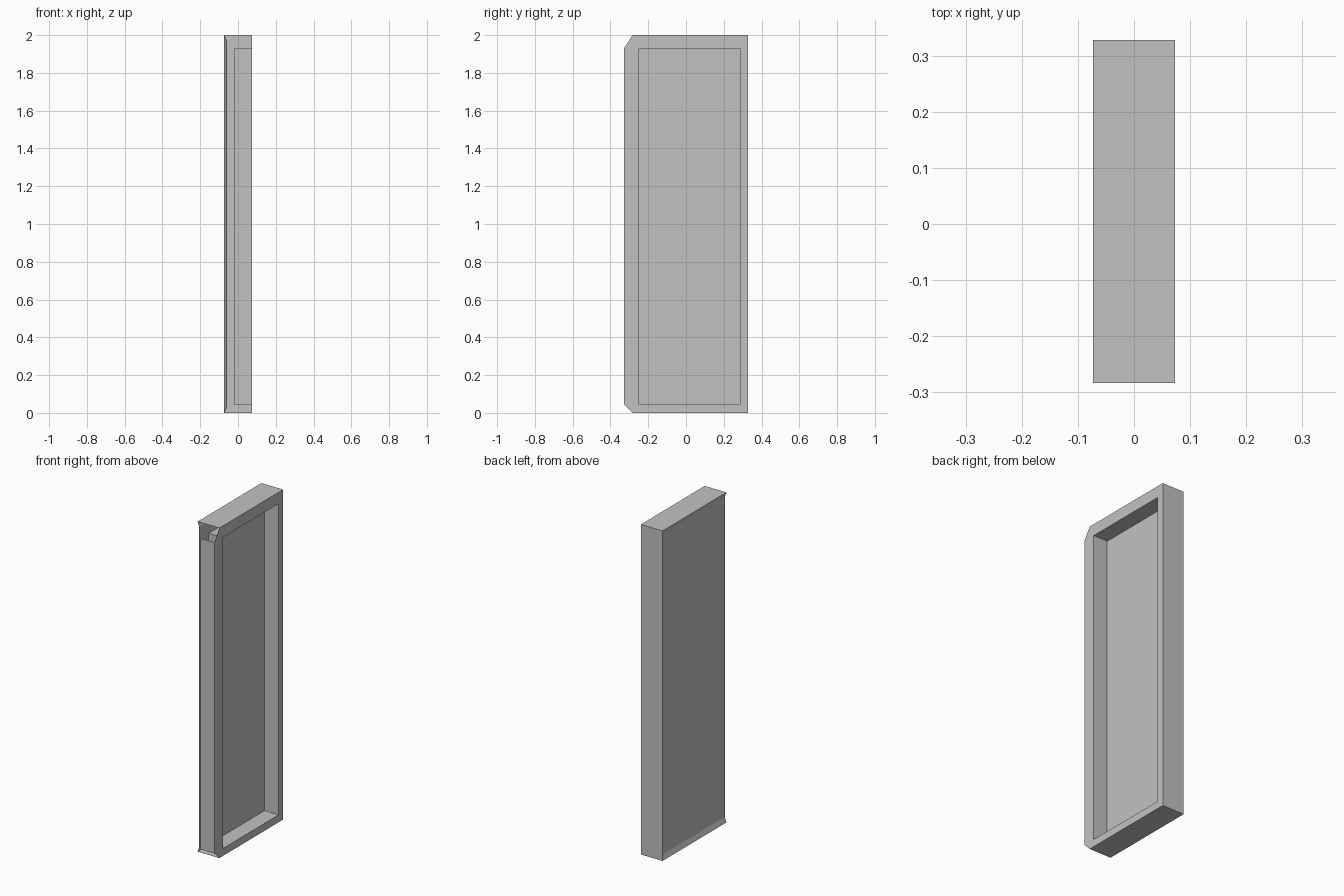
import bpy
import bmesh

cube = bpy.data.objects.get("Cube")
if cube:
    bpy.data.objects.remove(cube, do_unlink=True)

grey = bpy.data.materials.new("plain grey")
grey.use_nodes = True
colour = (0.54, 0.54, 0.54, 1)
grey.diffuse_color = colour
grey.node_tree.nodes["Principled BSDF"].inputs["Base Color"].default_value = colour

# Main dimensions
X, Y, H = 0.073, 0.328, 2.0
EDGE = -0.283                 # front edge of top, bottom and side skin
LOW, HIGH = 0.045, 1.93       # recess and front strip heights
IN_F, IN_B = -0.25, 0.285     # recess front and back
FLOOR = -0.022                # recess floor
SKIN, LIP = -0.062, 0.03      # sunken side skin and its sloped rim


def sheet(name, polygons, outward):
    """Thin-surface part; each polygon is turned towards its outward direction."""
    bm = bmesh.new()
    for points in polygons:
        unique = list(dict.fromkeys(points))
        face = bm.faces.new([bm.verts.new(p) for p in unique])
        face.normal_update()
        if face.normal.dot(outward(face.calc_center_median())) < 0:
            face.normal_flip()
    bmesh.ops.remove_doubles(bm, verts=bm.verts, dist=0.0001)
    mesh = bpy.data.meshes.new(name)
    bm.to_mesh(mesh)
    bm.free()
    mesh.materials.append(grey)
    obj = bpy.data.objects.new(name, mesh)
    bpy.context.collection.objects.link(obj)
    return obj


def facing(x, y, z):
    from mathutils import Vector
    return lambda centre: Vector((x, y, z))


def rect_yz(x, y0, y1, z0, z1):
    return [(x, y0, z0), (x, y1, z0), (x, y1, z1), (x, y0, z1)]


def walls(a, b):
    """Quads joining two matching loops."""
    n = len(a)
    return [[a[i], a[(i + 1) % n], b[(i + 1) % n], b[i]] for i in range(n)]


# Top, bottom and back plates
for name, z, up in (("top_plate", H, 1), ("bottom_plate", 0, -1)):
    sheet(name, [[(-X, EDGE, z), (X, EDGE, z), (X, Y, z), (-X, Y, z)]],
          facing(0, 0, up))
sheet("back_plate", [[(-X, Y, 0), (X, Y, 0), (X, Y, H), (-X, Y, H)]],
      facing(0, 1, 0))

# Front strip between the open corners
sheet("front_strip", [[(FLOOR, -Y, LOW), (X, -Y, LOW), (X, -Y, HIGH), (FLOOR, -Y, HIGH)]],
      facing(0, -1, 0))

# Frame around the recess, with clipped front corners
outer = [(X, EDGE, 0), (X, Y, 0), (X, Y, H), (X, EDGE, H), (X, -Y, HIGH), (X, -Y, LOW)]
rim = rect_yz(X, IN_F, IN_B, LOW, HIGH)
inner = rim + [rim[3], rim[0]]
sheet("recess_frame", walls(outer, inner), facing(1, 0, 0))

# Recess walls and floor
floor = rect_yz(FLOOR, IN_F, IN_B, LOW, HIGH)
middle = ((X + FLOOR) / 2, (IN_F + IN_B) / 2, (LOW + HIGH) / 2)


def towards_middle(centre):
    return type(centre)(middle) - centre


sheet("recess", walls(rim, floor) + [floor], towards_middle)

# Slightly sunken side skin with sloped rim, open at the front
edge = rect_yz(-X, EDGE, Y, 0, H)
panel = rect_yz(SKIN, EDGE, Y - LIP, LIP, H - LIP)
sheet("side_skin", walls(edge, panel)[:3] + [panel], facing(-1, 0, 0))
